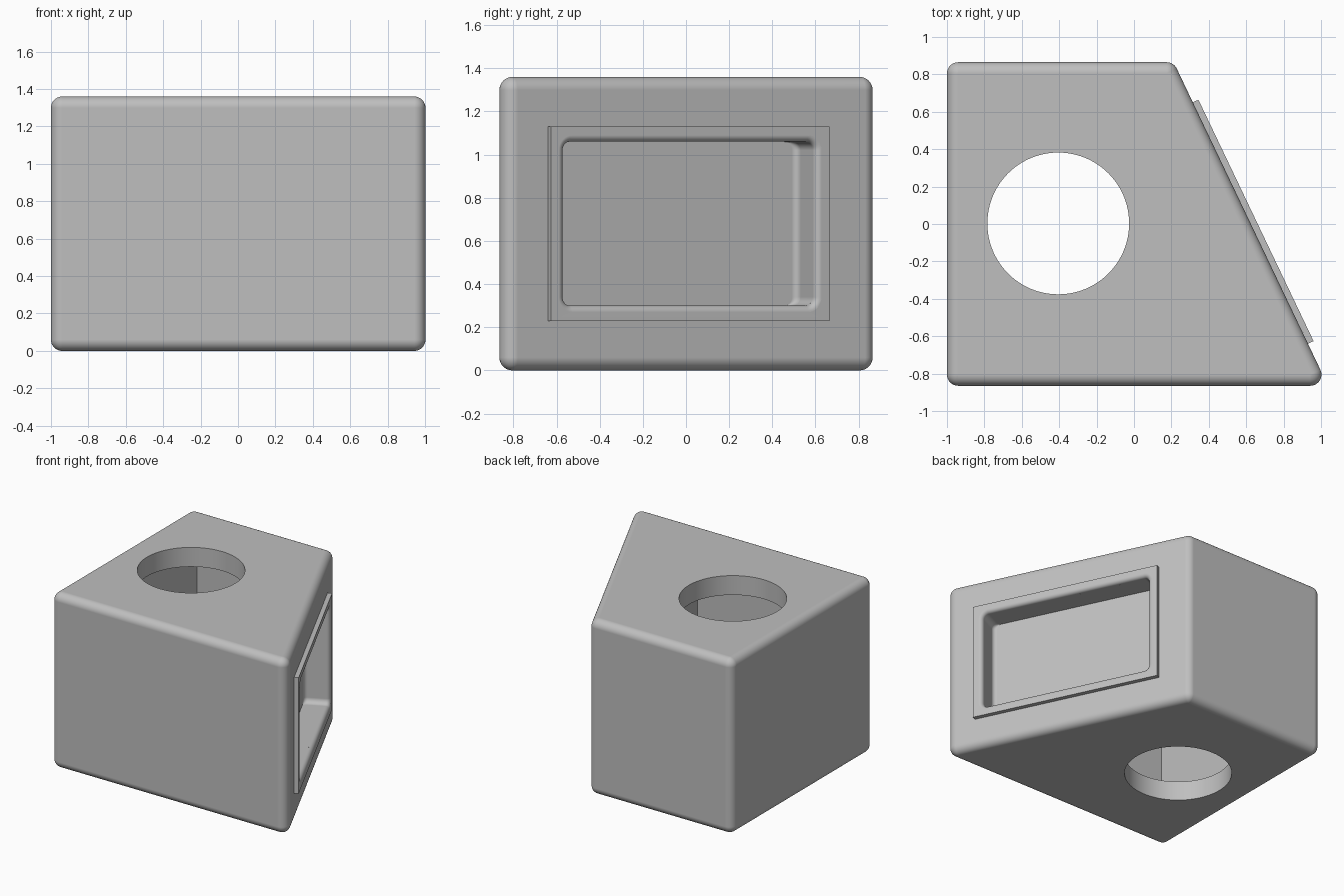
import bpy, bmesh
from math import sin, cos, pi, atan2, radians
from mathutils import Matrix, Vector

if "Cube" in bpy.data.objects:
    bpy.data.objects.remove(bpy.data.objects["Cube"], do_unlink=True)

HEIGHT = 1.36
ROUND = 0.06
STEPS = 8

grey = bpy.data.materials.new("light grey")
grey.use_nodes = True
grey.diffuse_color = (0.52, 0.52, 0.52, 1)
grey.node_tree.nodes["Principled BSDF"].inputs["Base Color"].default_value = grey.diffuse_color


def slant(y, inset):
    """x of the slanted side at y, moved inward by inset."""
    return 0.6225 + (0.005 - y) * 0.477 - inset * 1.108


def trapezoid(left, half_depth, inset):
    return [(left, -half_depth), (slant(-half_depth, inset), -half_depth),
            (slant(half_depth, inset), half_depth), (left, half_depth)]


def rectangle(hw, hh):
    return [(-hw, -hh), (hw, -hh), (hw, hh), (-hw, hh)]


def outline(corners, radius, z):
    """Rounded outline around counter-clockwise corner centres."""
    points = []
    pts = [Vector(c) for c in corners]
    for i, c in enumerate(pts):
        before = c - pts[i - 1]
        after = pts[(i + 1) % len(pts)] - c
        start = atan2(-before.x, before.y)
        turn = (atan2(-after.x, after.y) - start) % (2 * pi)
        for k in range(STEPS + 1):
            a = start + turn * k / STEPS
            points.append((c.x + radius * cos(a), c.y + radius * sin(a), z))
    return points


def loft(name, rings, matrix=None):
    """Solid through a stack of (corners, radius, height) outlines."""
    bm = bmesh.new()
    loops = [[bm.verts.new(p) for p in outline(*r)] for r in rings]
    n = len(loops[0])
    for lo, hi in zip(loops, loops[1:]):
        for i in range(n):
            j = (i + 1) % n
            bm.faces.new((lo[i], lo[j], hi[j], hi[i]))
    bm.faces.new(loops[0][::-1])
    bm.faces.new(loops[-1])
    bmesh.ops.remove_doubles(bm, verts=bm.verts[:], dist=0.0001)
    bmesh.ops.recalc_face_normals(bm, faces=bm.faces[:])
    if matrix:
        bm.transform(matrix)
    mesh = bpy.data.meshes.new(name)
    bm.to_mesh(mesh)
    bm.free()
    mesh.materials.append(grey)
    obj = bpy.data.objects.new(name, mesh)
    bpy.context.scene.collection.objects.link(obj)
    return obj


def activate(obj):
    bpy.ops.object.select_all(action="DESELECT")
    obj.select_set(True)
    bpy.context.view_layer.objects.active = obj


def cut(obj, cutter):
    activate(obj)
    mod = obj.modifiers.new("cut", "BOOLEAN")
    mod.operation = "DIFFERENCE"
    mod.solver = "EXACT"
    mod.object = cutter
    bpy.ops.object.modifier_apply(modifier=mod.name)


# Rounded cabinet with one slanted side
angles = [pi / 2 * k / STEPS for k in range(STEPS + 1)]
base = trapezoid(-1 + ROUND, 0.865 - ROUND, ROUND)
rings = [(base, ROUND * sin(a), ROUND * (1 - cos(a))) for a in angles]
rings += [(c, r, HEIGHT - z) for c, r, z in reversed(rings)]
cabinet = loft("cabinet", rings)

# Inner chamber and the round opening through top and bottom
inner = trapezoid(-0.85, 0.71, 0.51)
chamber = loft("chamber_cutter", [(inner, 0, 0.15), (inner, 0, HEIGHT - 0.15)])
bpy.ops.mesh.primitive_cylinder_add(vertices=96, radius=0.379, depth=3,
                                    location=(-0.405, 0.003, HEIGHT / 2))
opening = bpy.context.object
opening.name = "opening_cutter"

# Frame plate on the slanted side
along = Vector((-0.477, 1, 0)).normalized()
up = Vector((0, 0, 1))
side = Matrix((along, up, along.cross(up))).transposed().to_4x4()
side.translation = (slant(0.005, 0), 0.005, HEIGHT / 2)
THICK = 0.033
plate = rectangle(0.715, 0.45)
frame = loft("side_frame", [(plate, 0, 0), (plate, 0, THICK)], side)

# Recess with rounded corners, soft ends at its floor and a rounded lip
FILLET, CORNER, FLOOR = 0.03, 0.04, -0.16
rings = [(rectangle(0.605 - FILLET * (1 - cos(a)), 0.34), CORNER,
          FLOOR + FILLET * (1 - sin(a))) for a in reversed(angles)]
rings = sorted(rings, key=lambda r: r[2])
rings += [(rectangle(0.605, 0.34), CORNER + FILLET * (1 - sin(a)),
           THICK - FILLET * (1 - cos(a))) for a in reversed(angles)]
rings.append((rectangle(0.605, 0.34), CORNER + FILLET, 0.1))
recess = loft("recess_cutter", rings, side)

for cutter in (chamber, opening, recess):
    cutter.hide_render = True
    cut(cabinet, cutter)
cut(frame, recess)
for cutter in (chamber, opening, recess):
    bpy.data.objects.remove(cutter, do_unlink=True)

# Smooth rounding, crisp edges, flat sides
for obj in (cabinet, frame):
    activate(obj)
    bpy.ops.object.shade_smooth_by_angle(angle=radians(30))
    mod = obj.modifiers.new("flat sides", "WEIGHTED_NORMAL")
    mod.keep_sharp = True
